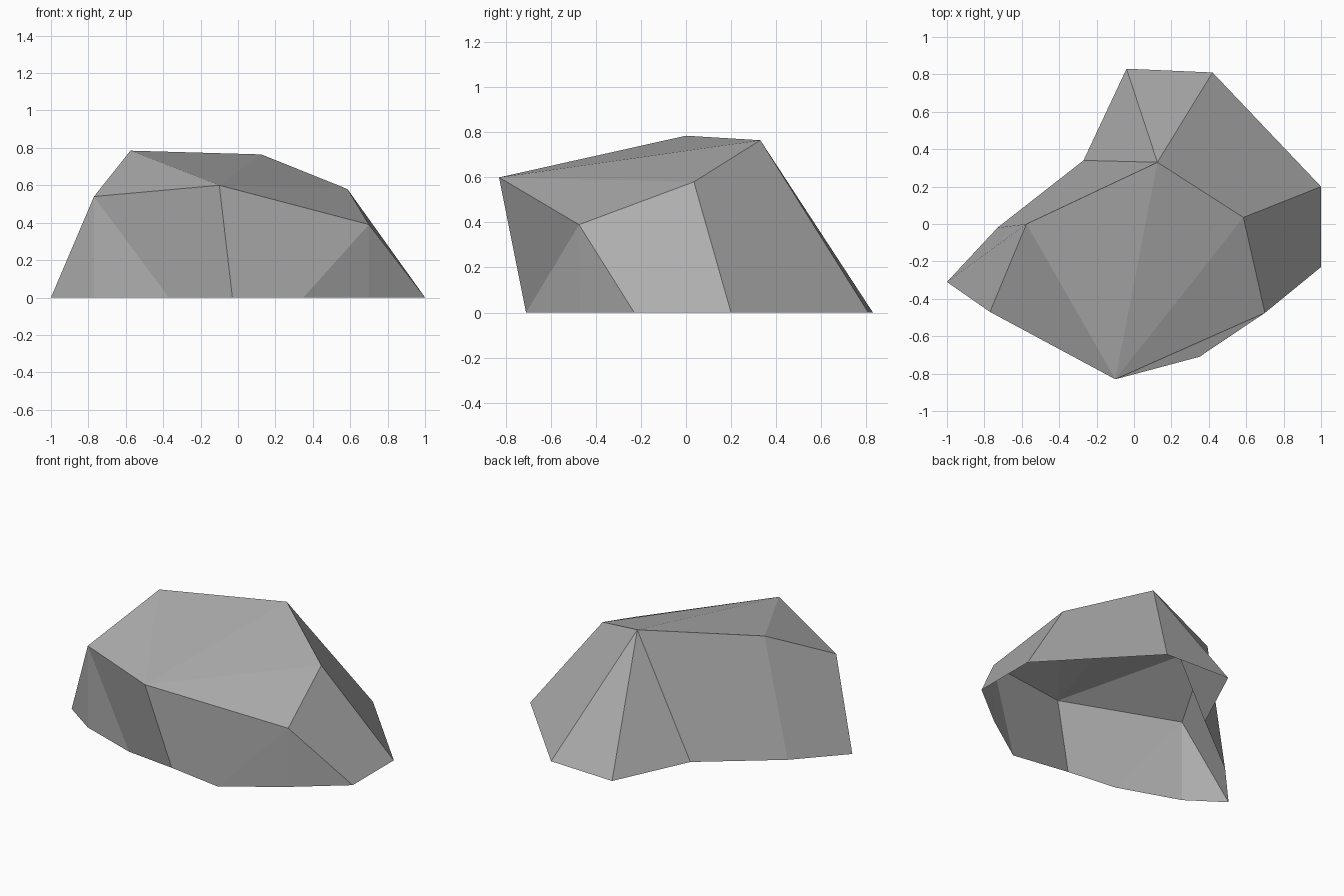
import bpy, bmesh

if "Cube" in bpy.data.objects:
    bpy.data.objects.remove(bpy.data.objects["Cube"])

# Crown corners, each with the ground points its own facets fan down to (anticlockwise)
CORNERS = [
    ((-0.10, -0.83, 0.60), [(-0.03, -0.65)]),
    ((0.70, -0.475, 0.39), [(0.35, -0.71), (0.70, -0.47), (1.0, -0.23)]),
    ((0.585, 0.035, 0.58), [(1.0, 0.20)]),
    ((0.125, 0.33, 0.765), [(0.42, 0.81), (-0.04, 0.83), (-0.27, 0.34)]),
    ((-0.575, 0.0, 0.785), [(-0.73, -0.02)]),
    ((-0.77, -0.47, 0.54), [(-1.0, -0.31), (-0.77, -0.47), (-0.37, -0.61)]),
]

stone = bpy.data.materials.new("stone_grey")
stone.diffuse_color = (0.43, 0.43, 0.43, 1)
stone.use_nodes = True
stone.node_tree.nodes["Principled BSDF"].inputs["Base Color"].default_value = stone.diffuse_color

bm = bmesh.new()
crown = [bm.verts.new(top) for top, _ in CORNERS]
feet = [[bm.verts.new((x, y, 0)) for x, y in ground] for _, ground in CORNERS]

# Side walls: fan under each corner, then a panel across to the next corner
for i, top in enumerate(crown):
    j = (i + 1) % len(crown)
    for a, b in zip(feet[i], feet[i][1:]):
        bm.faces.new((top, a, b))
    bm.faces.new((top, feet[i][-1], feet[j][0], crown[j]))

# Sloping top, fanned from the front corner; the underside stays open
for a, b in zip(crown[1:], crown[2:]):
    bm.faces.new((crown[0], a, b))

mesh = bpy.data.meshes.new("rock")
bm.to_mesh(mesh)
bm.free()
mesh.materials.append(stone)
rock = bpy.data.objects.new("rock", mesh)
bpy.context.collection.objects.link(rock)
